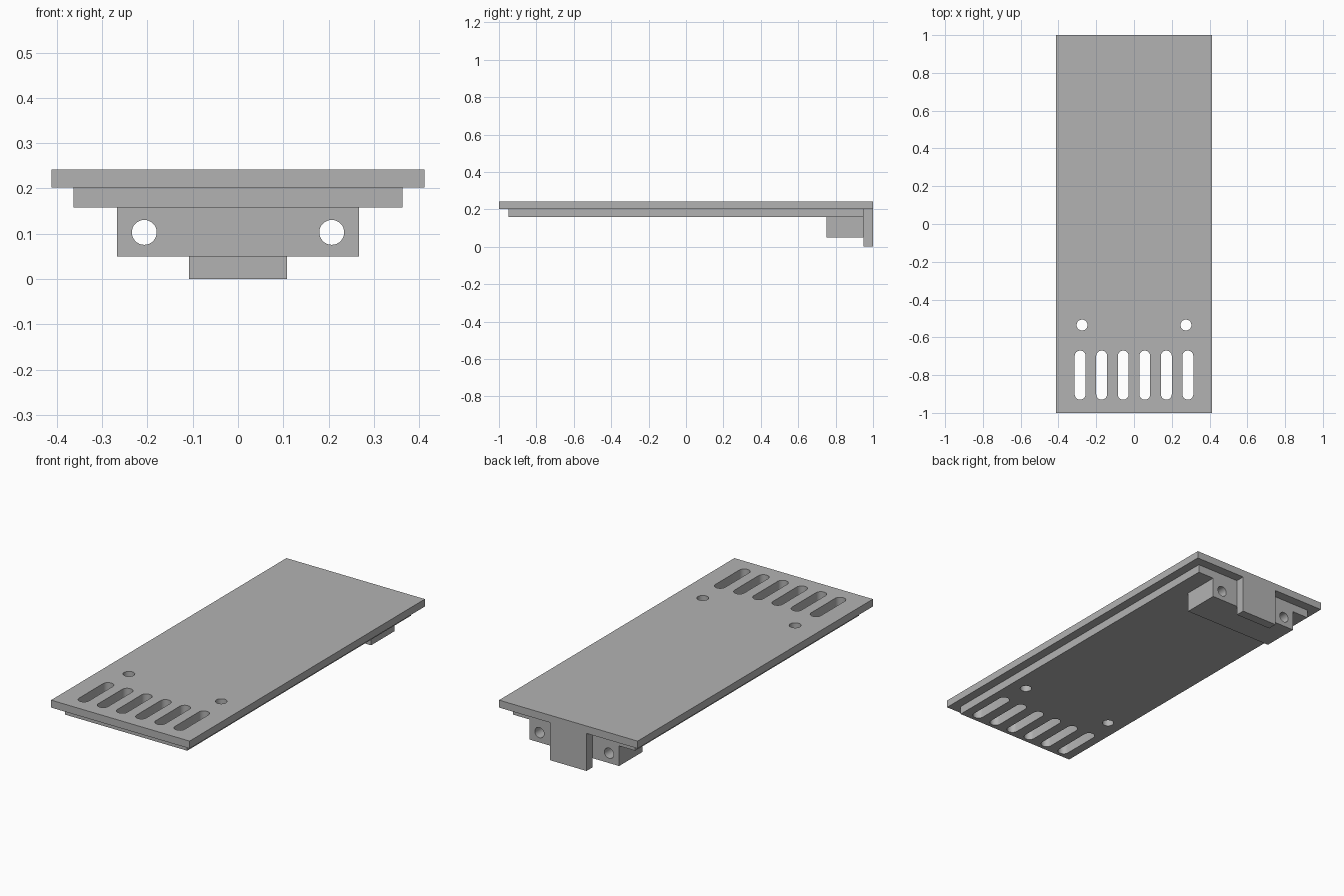
import bpy
import bmesh
from math import pi
from mathutils import Matrix, Vector

cube = bpy.data.objects.get("Cube")
if cube:
    bpy.data.objects.remove(cube, do_unlink=True)

# One plain grey for the whole part
grey = bpy.data.materials.new("plain_grey")
grey.use_nodes = True
grey.diffuse_color = (0.45, 0.45, 0.45, 1)
grey.node_tree.nodes["Principled BSDF"].inputs["Base Color"].default_value = grey.diffuse_color


def finish(name, bm):
    mesh = bpy.data.meshes.new(name)
    bmesh.ops.recalc_face_normals(bm, faces=bm.faces)
    bm.to_mesh(mesh)
    bm.free()
    mesh.materials.append(grey)
    ob = bpy.data.objects.new(name, mesh)
    bpy.context.collection.objects.link(ob)
    return ob


def box(name, low, high):
    low, high = Vector(low), Vector(high)
    bm = bmesh.new()
    place = Matrix.Translation((low + high) / 2) @ Matrix.Diagonal((high - low).to_4d())
    bmesh.ops.create_cube(bm, size=1, matrix=place)
    return finish(name, bm)


def pin(bm, centre, radius, depth, stretch=0, axis="Z"):
    """Round pin; stretch pulls its halves apart into a slot shape along y."""
    made = bmesh.ops.create_cone(bm, cap_ends=True, segments=32, radius1=radius,
                                 radius2=radius, depth=depth)["verts"]
    if stretch:
        # A half-step turn keeps vertices off the dividing line
        bmesh.ops.rotate(bm, verts=made, matrix=Matrix.Rotation(pi / 32, 3, "Z"))
        for v in made:
            v.co.y += stretch if v.co.y > 0 else -stretch
    if axis == "Y":
        bmesh.ops.rotate(bm, verts=made, matrix=Matrix.Rotation(pi / 2, 3, "X"))
    bmesh.ops.translate(bm, verts=made, vec=centre)


def cut(ob, cutter):
    mod = ob.modifiers.new("holes", "BOOLEAN")
    mod.operation = "DIFFERENCE"
    mod.solver = "EXACT"
    mod.object = cutter
    bpy.ops.object.select_all(action="DESELECT")
    bpy.context.view_layer.objects.active = ob
    ob.select_set(True)
    bpy.ops.object.modifier_apply(modifier=mod.name)
    bpy.ops.object.shade_smooth_by_angle(angle=pi / 6)


# Stacked plates, rear mounting block and rear locating tab
top_plate = box("top_plate", (-0.412, -1, 0.202), (0.412, 1, 0.242))
lower_plate = box("lower_plate", (-0.363, -0.95, 0.158), (0.363, 0.95, 0.202))
block = box("mounting_block", (-0.267, 0.75, 0.05), (0.267, 0.95, 0.158))
box("locating_tab", (-0.108, 0.95, 0), (0.108, 1, 0.202))

# Six vent slots and two screw holes through both plates
bm = bmesh.new()
for i in range(6):
    pin(bm, ((i - 2.5) * 0.114, -0.8, 0.2), 0.029, 0.3, stretch=0.101)
for side in (-1, 1):
    pin(bm, (side * 0.275, -0.535, 0.2), 0.029, 0.3)
plate_cutter = finish("plate_cutter", bm)

# Two bolt holes along the block
bm = bmesh.new()
for side in (-1, 1):
    pin(bm, (side * 0.207, 0.85, 0.103), 0.0275, 0.4, axis="Y")
block_cutter = finish("block_cutter", bm)

cut(top_plate, plate_cutter)
cut(lower_plate, plate_cutter)
cut(block, block_cutter)
for helper in (plate_cutter, block_cutter):
    bpy.data.objects.remove(helper, do_unlink=True)
